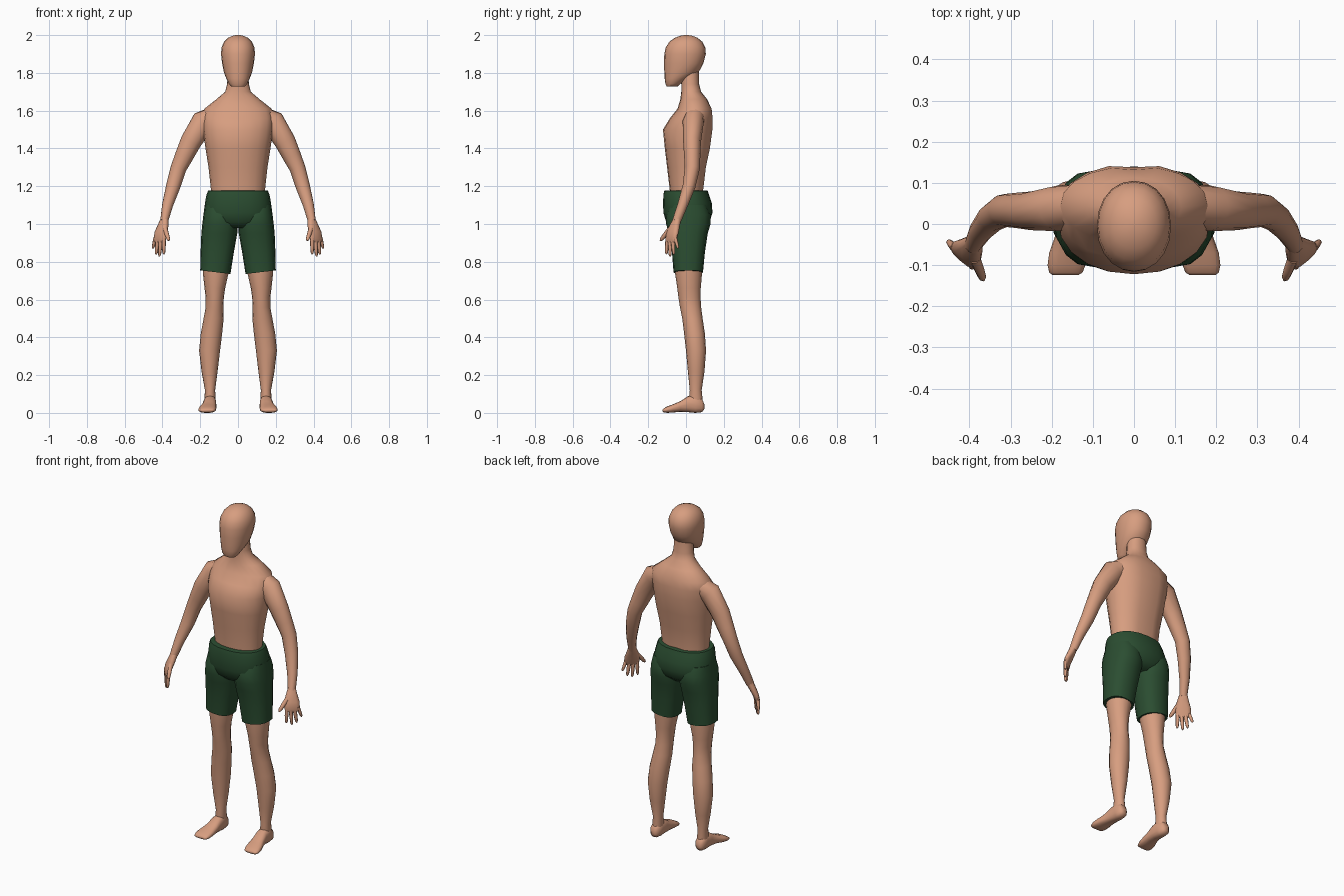
import bpy, bmesh, math
from mathutils import Vector as V


def material(name, rgb):
    m = bpy.data.materials.new(name)
    m.diffuse_color = (*rgb, 1)
    return m


SKIN = material("skin", (0.68, 0.34, 0.215))
CLOTH = material("dark green cloth", (0.024, 0.075, 0.031))


def section(c, u, v, p=2.0, n=16):
    """Closed superellipse ring around c with half axes u and v."""
    ring = []
    for i in range(n):
        a = 2 * math.pi * i / n
        cs, sn = math.cos(a), math.sin(a)
        ring.append(c + u * math.copysign(abs(cs) ** (2 / p), cs)
                    + v * math.copysign(abs(sn) ** (2 / p), sn))
    return ring


def loft(name, rings, mat, mirror=False):
    """Skin a list of rings, cap both ends, smooth, optionally mirror in x."""
    bm = bmesh.new()
    rows = [[bm.verts.new(p) for p in r] for r in rings]
    n = len(rows[0])
    for a, b in zip(rows, rows[1:]):
        for i in range(n):
            j = (i + 1) % n
            bm.faces.new((a[i], a[j], b[j], b[i]))
    bm.faces.new(rows[0])
    bm.faces.new(rows[-1])
    bmesh.ops.recalc_face_normals(bm, faces=bm.faces)
    me = bpy.data.meshes.new(name)
    bm.to_mesh(me)
    bm.free()
    me.materials.append(mat)
    ob = bpy.data.objects.new(name, me)
    bpy.context.collection.objects.link(ob)
    bpy.ops.object.select_all(action='DESELECT')
    ob.select_set(True)
    bpy.context.view_layer.objects.active = ob
    bpy.ops.object.shade_smooth_by_angle(angle=math.radians(55))
    if mirror:
        ob.modifiers.new("mirror", 'MIRROR')
    return ob


def stack(rows, p=2.0, n=16):
    """Horizontal rings from rows of (z, x0, x1, y0, y1)."""
    return [section(V(((x0 + x1) / 2, (y0 + y1) / 2, z)), V(((x1 - x0) / 2, 0, 0)),
                    V((0, (y1 - y0) / 2, 0)), p, n) for z, x0, x1, y0, y1 in rows]


def centred(rows, p=2.0, n=16):
    """Rings symmetric in x from rows of (z, half width, y0, y1)."""
    return stack([(z, -w, w, y0, y1) for z, w, y0, y1 in rows], p, n)


def tube(rows, ref, p=2.0, n=12):
    """Rings across a path of (x, y, z, half width along ref, half depth)."""
    pts = [V(r[:3]) for r in rows]
    rings = []
    for i, r in enumerate(rows):
        t = (pts[min(i + 1, len(pts) - 1)] - pts[max(i - 1, 0)]).normalized()
        u = (V(ref) - t * t.dot(V(ref))).normalized()
        rings.append(section(pts[i], u * r[3], t.cross(u) * r[4], p, n))
    return rings


# Head: egg-shaped skull with a flat face and a narrow chin
loft("head", centred([
    (1.728, .036, -.102, -.045), (1.742, .048, -.109, -.03), (1.77, .062, -.113, .015),
    (1.805, .075, -.115, .068), (1.85, .084, -.116, .092), (1.90, .090, -.115, .105),
    (1.935, .087, -.107, .102), (1.965, .074, -.088, .086), (1.985, .054, -.06, .062),
    (1.996, .03, -.032, .036), (2.0, .008, -.008, .012)], 2.1, 20), SKIN)

# Torso and neck, with a shallow groove along the spine
torso = loft("torso", centred([
    (1.82, .052, -.03, .068), (1.74, .058, -.025, .07), (1.70, .068, -.025, .08),
    (1.66, .115, -.03, .112), (1.61, .178, -.045, .14), (1.56, .188, -.085, .146),
    (1.50, .186, -.122, .146), (1.40, .172, -.112, .132), (1.30, .156, -.10, .11),
    (1.18, .143, -.086, .095), (1.13, .143, -.085, .095)], 2.1, 20), SKIN)
for v in torso.data.vertices:
    if abs(v.co.x) < .005 and v.co.y > .09 and v.co.z < 1.64:
        v.co.y -= .008

# Arms, from inside the shoulder to the wrist
loft("arm", tube([
    (.10, .05, 1.585, .05, .05), (.185, .038, 1.54, .064, .056),
    (.25, .032, 1.435, .056, .047), (.285, .033, 1.36, .049, .043),
    (.315, .033, 1.295, .042, .04), (.343, .016, 1.20, .038, .034),
    (.373, -.018, 1.10, .029, .027), (.391, -.05, 1.015, .021, .023)],
    (1, 0, 0)), SKIN, True)

# Hands: flat palm, four spread fingers and a thumb
ACROSS = (.75, .66, 0)
loft("palm", tube([
    (.388, -.044, 1.03, .02, .019), (.396, -.058, .995, .031, .019),
    (.407, -.072, .955, .043, .017), (.415, -.079, .918, .041, .013),
    (.416, -.08, .905, .036, .008)], ACROSS, 2.4), SKIN, True)
fingers = {
    "index_finger": ((.392, -.098, .925), (.393, -.104, .84), .010),
    "middle_finger": ((.408, -.085, .92), (.416, -.084, .828), .010),
    "ring_finger": ((.424, -.071, .92), (.434, -.064, .838), .010),
    "little_finger": ((.437, -.058, .93), (.451, -.042, .87), .009),
    "thumb": ((.386, -.085, .975), (.366, -.136, .912), .012),
}
for name, (base, tip, r) in fingers.items():
    rows = [(*V(base).lerp(V(tip), f), r * k, r * k)
            for f, k in ((0, 1.1), (.5, 1), (.88, .8), (1, .35))]
    loft(name, tube(rows, ACROSS, 2, 8), SKIN, True)

# Shorts: hip section with a rounded waistband, then two legs
loft("shorts_hips", centred([
    (1.178, .147, -.09, .10), (1.176, .158, -.115, .115), (1.155, .167, -.12, .122),
    (1.11, .175, -.121, .137), (1.06, .18, -.12, .14), (1.01, .165, -.105, .125),
    (.98, .10, -.075, .09)], 2.3, 20), CLOTH)
shorts = stack([
    (1.10, .015, .176, -.085, .11), (1.05, .004, .183, -.105, .13),
    (1.00, .0, .189, -.105, .13), (.95, .004, .194, -.092, .115),
    (.85, .022, .198, -.074, .10), (.745, .04, .2, -.066, .09)], 2.4)
for p in shorts[-1]:
    p.z += (p.x - .12) * .12
loft("shorts_leg", shorts, CLOTH, True)

# Legs: thigh, knee, calf and ankle
loft("leg", stack([
    (.80, .045, .188, -.06, .085), (.74, .05, .186, -.058, .085),
    (.66, .068, .177, -.046, .078), (.61, .075, .171, -.04, .077),
    (.56, .078, .171, -.032, .08), (.50, .076, .182, -.02, .088),
    (.42, .084, .197, -.01, .1), (.33, .095, .206, 0, .106),
    (.22, .108, .193, .01, .098), (.12, .121, .175, .02, .083),
    (.07, .118, .178, .015, .088), (.03, .125, .172, .02, .085)]), SKIN, True)

# Feet: rings from heel to toes, with flattened soles
foot = []
for y, z0, z1, x0, x1 in [
        (.097, .02, .045, .137, .163), (.085, .004, .075, .122, .177),
        (.05, 0, .095, .116, .181), (.01, .004, .088, .115, .183),
        (-.03, .006, .062, .115, .192), (-.07, .002, .045, .115, .206),
        (-.10, 0, .034, .118, .21), (-.118, .003, .024, .125, .206),
        (-.124, .008, .018, .135, .198)]:
    foot.append(section(V(((x0 + x1) / 2, y, (z0 + z1) / 2)),
                        V(((x1 - x0) / 2, 0, 0)), V((0, 0, (z1 - z0) / 2)), 2.5))
loft("foot", foot, SKIN, True)
